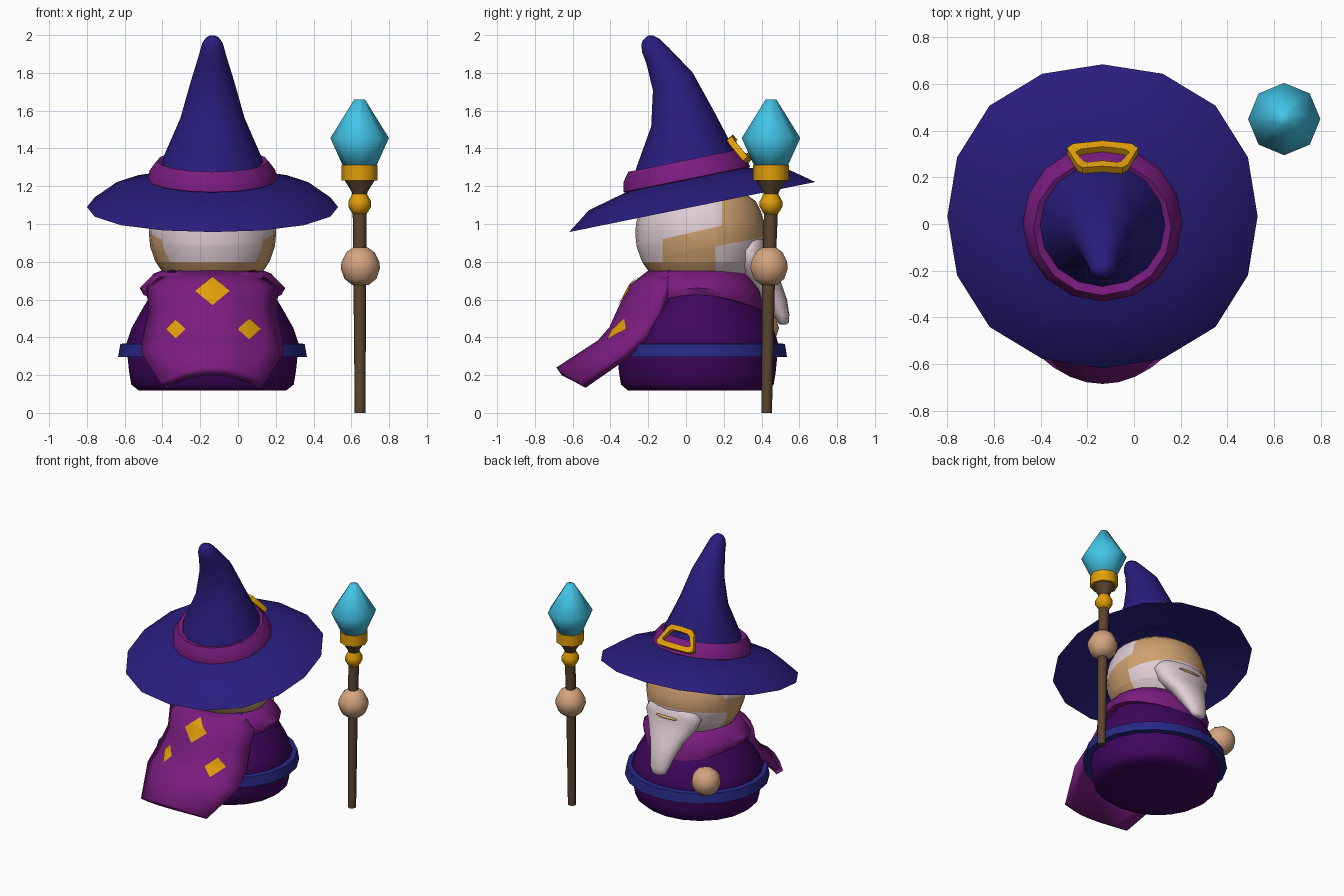
import bpy, bmesh, math
from mathutils import Vector, Matrix
from mathutils.bvhtree import BVHTree

if "Cube" in bpy.data.objects:
    bpy.data.objects.remove(bpy.data.objects["Cube"])

CX = -0.135                      # character axis in x
TILT = math.radians(11.5)        # hat tilt


def material(name, r, g, b):
    lin = [((c / 255 + 0.055) / 1.055) ** 2.4 if c > 10 else c / 255 / 12.92 for c in (r, g, b)]
    m = bpy.data.materials.new(name)
    m.diffuse_color = (*lin, 1)
    m.use_nodes = True
    m.node_tree.nodes["Principled BSDF"].inputs["Base Color"].default_value = m.diffuse_color
    return m


HAT = material("indigo felt", 41, 29, 126)
BELT = material("blue cloth", 39, 40, 133)
CAPE = material("magenta cloth", 122, 28, 127)
ROBE = material("dark purple cloth", 62, 6, 92)
GOLD = material("gold", 224, 158, 10)
SKIN = material("hand skin", 212, 164, 126)
FACE = material("face skin", 206, 161, 112)
HAIR = material("pale hair", 224, 205, 211)
WOOD = material("brown wood", 90, 69, 47)
GEM = material("cyan crystal", 66, 196, 230)


def finish(name, bm, mats, angle=40):
    bmesh.ops.recalc_face_normals(bm, faces=bm.faces)
    me = bpy.data.meshes.new(name)
    bm.to_mesh(me)
    bm.free()
    ob = bpy.data.objects.new(name, me)
    bpy.context.collection.objects.link(ob)
    for m in mats:
        me.materials.append(m)
    bpy.ops.object.select_all(action='DESELECT')
    ob.select_set(True)
    bpy.context.view_layer.objects.active = ob
    bpy.ops.object.shade_smooth_by_angle(angle=math.radians(angle))
    return ob


def loft(rings, closed=True, cyclic=False, caps=True):
    """Skin a list of point rings into a bmesh."""
    bm = bmesh.new()
    vs = [[bm.verts.new(p) for p in ring] for ring in rings]
    n = len(vs[0])
    pairs = list(zip(vs, vs[1:])) + ([(vs[-1], vs[0])] if cyclic else [])
    for a, b in pairs:
        for i in range(n if closed else n - 1):
            j = (i + 1) % n
            bm.faces.new((a[i], a[j], b[j], b[i]))
    if caps and closed and not cyclic:
        bm.faces.new(vs[0])
        bm.faces.new(vs[-1])
    return bm


def ring(c, rx, ry, n, tilt=0.0, square=0.0):
    rot = Matrix.Rotation(tilt, 3, 'X')
    pts = []
    for i in range(n):
        t = 2 * math.pi * i / n
        k = 1 + square * math.sin(2 * t) ** 2
        pts.append(Vector(c) + rot @ Vector((k * rx * math.cos(t), k * ry * math.sin(t), 0)))
    return pts


def lathe(name, profile, mat, origin, n=16, sy=1.0, tilt=0.0, cyclic=False, angle=40, square=0.0):
    """Revolve (radius, height) points about a possibly tilted axis."""
    axis = Matrix.Rotation(tilt, 3, 'X') @ Vector((0, 0, 1))
    rings = [ring(Vector(origin) + axis * h, r, r * sy, n, tilt, square) for r, h in profile]
    return finish(name, loft(rings, cyclic=cyclic), [mat], angle)


def ball(name, c, r, mat, scale=(1, 1, 1), sub=2):
    bm = bmesh.new()
    bmesh.ops.create_icosphere(bm, subdivisions=sub, radius=r)
    for v in bm.verts:
        v.co = Vector(c) + Vector(v.co[i] * scale[i] for i in range(3))
    return finish(name, bm, [mat])


# robe and belt
lathe("robe", [(.3, .122), (.39, .118), (.43, .15), (.442, .22), (.45, .3), (.455, .37), (.428, .45),
               (.36, .57), (.29, .68), (.24, .73)], ROBE, (CX, .06, 0), n=20, sy=.94, angle=60)
lathe("belt", [(.44, .30), (.5, .295), (.488, .365), (.44, .37)], BELT,
      (CX, .06, 0), sy=.95, n=20, cyclic=True)

# shoulder mantle: the lower edge arches over the sides and dips front and back
rings = []
for r, z, droop in [(.25, .72, 0), (.28, .75, 0), (.31, .738, 0), (.385, .66, .1), (.365, .625, 1), (.33, .625, 1)]:
    pts = ring((CX, .06, z), r, r * .87, 20)
    for p in pts:
        s = (p.y - .06) / (r * .87)
        p.z -= droop * .085 * s * s
        p.x = CX + (p.x - CX) * (1 + droop * .06 * s * s)
        p.y = .06 + (p.y - .06) * (1 + droop * .11 * s * s)
    rings.append(pts)
finish("mantle", loft(rings, cyclic=True), [CAPE], 60)

# cape panel: centre y, centre z, half width, edge offsets in y and z
ROWS = [(-.17, .745, .2, .10, 0), (-.275, .665, .335, .18, -.01), (-.335, .55, .322, .2, -.02),
        (-.385, .44, .35, .18, -.03), (-.45, .365, .365, .13, -.06), (-.672, .22, .26, .125, -.075)]
rows = []
for yc, zc, hw, sy, sz in ROWS:
    us = [i / 4 - 1 for i in range(9)]
    rows.append([(CX + u * hw, yc + sy * u * u, zc + sz * u * u) for u in us])
cape = finish("cape", loft(rows, closed=False), [CAPE], 50)
mod = cape.modifiers.new("thickness", 'SOLIDIFY')
mod.thickness, mod.offset = .05, 0
bpy.ops.object.modifier_apply(modifier=mod.name)

# diamond patches laid onto the cape
bm = bmesh.new()
bm.from_mesh(cape.data)
tree = BVHTree.FromBMesh(bm)
bm.free()
for k, (dx, z, w, h) in enumerate([(0, .643, .09, .075), (-.193, .441, .052, .052), (.193, .441, .062, .057)]):
    grid = []
    for i in range(7):
        line = []
        for j in range(7):
            a, b = i / 6, j / 6
            px, pz = CX + dx + w * (a - b), z + h * (a + b - 1)
            hit = tree.ray_cast(Vector((px, -2, pz)), Vector((0, 1, 0)))
            line.append(hit[0] + hit[1] * .006 if hit[0] else Vector((px, -.4, pz)))
        grid.append(line)
    finish(f"cape_diamond_{k + 1}", loft(grid, closed=False), [GOLD])

# head: hair over the back, skin on the face, beard roots on the jaw; borders are cut in
HEAD = [(.2, .68), (.255, .73), (.302, .8), (.33, .88), (.337, .95), (.333, 1.0),
        (.318, 1.06), (.29, 1.12), (.22, 1.17), (.1, 1.2)]
bm = loft([ring((CX, .075, z), r, r * 1.02, 24) for r, z in HEAD])
for co, no in [((0, .19, 0), (0, 1, 0)), ((0, -.125, 0), (0, 1, 0)), ((0, .155, 0), (0, 1, 0)),
               ((0, 0, .8), (0, 0, 1)), ((0, -.12, .92), (0, -.23, 1)), ((0, .155, .88), (0, -.2, 1))]:
    bmesh.ops.bisect_plane(bm, geom=bm.verts[:] + bm.edges[:] + bm.faces[:], plane_co=co, plane_no=no)
for f in bm.faces:
    c = f.calc_center_median()
    hair_edge = .8 if c.y < -.125 else .92 + .23 * (c.y + .12)
    hair = c.y < .19 and c.z > hair_edge
    jaw = c.y > .155 and c.z < .88 + .2 * (c.y - .155)
    f.material_index = 1 if hair or jaw else 0
finish("head", bm, [FACE, HAIR])

# beard and mouth: z, centre y, half width, half depth
BEARD = [(.935, .355, .12, .04), (.91, .345, .19, .075), (.86, .33, .225, .098), (.78, .35, .19, .098),
         (.7, .41, .135, .09), (.6, .465, .095, .07), (.52, .505, .073, .042), (.48, .515, .055, .03),
         (.468, .515, .03, .018)]
finish("beard", loft([ring((CX, y, z), rx, ry, 16) for z, y, rx, ry in BEARD]), [HAIR], 60)
ball("mouth", (CX, .421, .86), 1, FACE, (.09, .018, .011))

# hat brim and band share one tilted axis
HO = (CX, .033, 1.09)
lathe("hat_brim", [(.665, 0), (.54, .092), (.4, .128), (.27, .16), (.25, .11), (.4, .075), (.53, .045)],
      HAT, HO, tilt=TILT, cyclic=True, square=.03)
lathe("hat_band", [(.29, .13), (.342, .15), (.332, .2), (.295, .25), (.255, .235)],
      CAPE, HO, tilt=TILT, cyclic=True)

# bent hat cone: centre y, z, radius, tilt in degrees
CONE = [(0, 1.24, .29, 11), (-.005, 1.35, .262, 11), (-.02, 1.56, .17, 15), (-.07, 1.755, .115, 24),
        (-.15, 1.89, .073, 36), (-.187, 1.945, .058, 40), (-.207, 1.972, .04, 42), (-.216, 1.984, .02, 42)]
finish("hat_cone", loft([ring((CX, y, z), r, r, 16, math.radians(t)) for y, z, r, t in CONE]), [HAT], 60)

# trapezoid buckle frame, bowed around the band, with clipped corners
mid = Vector((CX, .28, 1.395))
normal = Vector((0, .76, .65))
up = Vector((0, -.65, .76))
half = [(0, -.066, .012), (.11, -.062, 0), (.134, -.045, -.006), (.095, .042, -.004), (.075, .06, 0), (0, .062, .01)]
outline = half + [(-x, u, d) for x, u, d in half[-2:0:-1]]
frame = []
for x, u, d in outline:
    out = Vector((x / .13, 0, 0)) + up * (u / .06)
    c = mid + Vector((x, 0, 0)) + up * u + normal * d
    frame.append([c + out * a * .018 + normal * b * .017
                  for a, b in ((-1, -1), (1, -1), (1, 1), (-1, 1))])
finish("hat_buckle", loft(frame, cyclic=True), [GOLD], 40)

# staff with gold fittings and crystal
SX, SY = .644, .45
finish("staff_shaft", loft([ring((.646, .427, 0), .028, .028, 8), ring((.645, .437, .7), .034, .034, 8),
                            ring((SX, SY, 1.08), .037, .037, 8)]), [WOOD], 60)
lathe("staff_bead", [(.035, 1.05), (.06, 1.09), (.06, 1.12), (.035, 1.165)], GOLD, (SX, SY, 0), n=8, angle=60)
lathe("staff_flare", [(.035, 1.14), (.042, 1.17), (.085, 1.24)], WOOD, (SX, SY, 0), n=8, angle=60)
lathe("staff_collar", [(.095, 1.23), (.095, 1.312)], GOLD, (SX, SY, 0), n=8, angle=60)
lathe("staff_crystal", [(.085, 1.3), (.155, 1.455), (.028, 1.66)], GEM, (SX, SY, 0), n=8, angle=85)

# floating hands
lathe("staff_hand", [(.045, .678), (.085, .71), (.104, .765), (.1, .8), (.075, .85), (.04, .875)],
      SKIN, (.648, .44, 0), n=10, angle=60)
ball("free_hand", (-.44, .39, .45), .103, SKIN)
